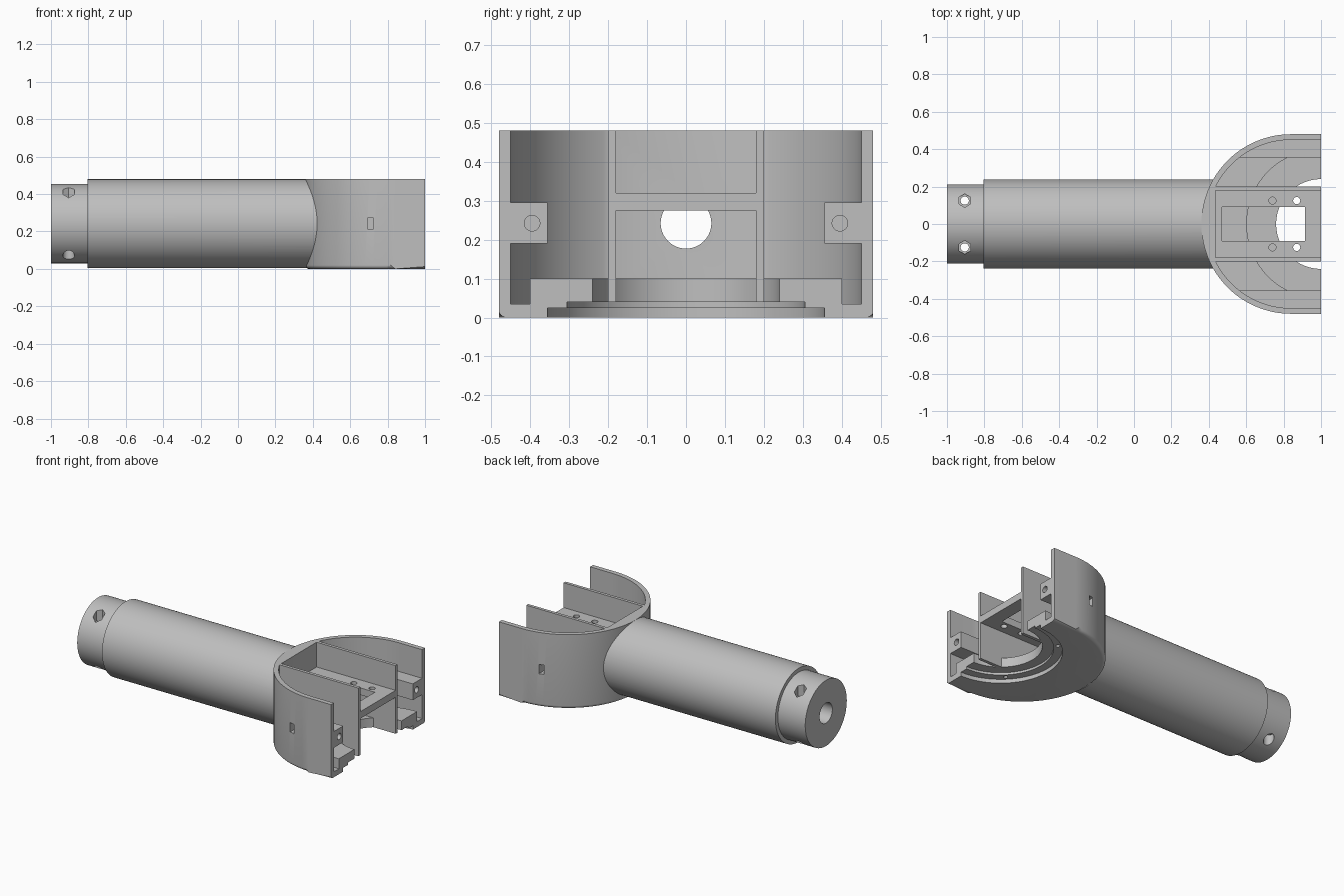
import bpy, bmesh, math
from mathutils import Matrix, Vector

cube = bpy.data.objects.get("Cube")
if cube:
    bpy.data.objects.remove(cube, do_unlink=True)

grey = bpy.data.materials.new("light_grey_plastic")
grey.use_nodes = True
tone = (0.52, 0.52, 0.52, 1)
grey.diffuse_color = tone
grey.node_tree.nodes["Principled BSDF"].inputs["Base Color"].default_value = tone

AXIS = 0.242      # height of the tube axis
HEIGHT = 0.48
ARC_X = 0.84      # centre of the rounded housing
FAR = 1.1         # overshoot, trimmed back to x = 1


def to_object(bm, name):
    bmesh.ops.recalc_face_normals(bm, faces=bm.faces)
    mesh = bpy.data.meshes.new(name)
    bm.to_mesh(mesh)
    bm.free()
    obj = bpy.data.objects.new(name, mesh)
    bpy.context.collection.objects.link(obj)
    return obj


def box(name, x0, x1, y0, y1, z0, z1):
    bm = bmesh.new()
    bmesh.ops.create_cube(bm, size=1)
    for v in bm.verts:
        v.co = Vector(((x0, x1)[v.co.x > 0], (y0, y1)[v.co.y > 0], (z0, z1)[v.co.z > 0]))
    return to_object(bm, name)


def rod(name, start, end, radius, sides=96, turn=0):
    """Cylinder between two points."""
    a, b = Vector(start), Vector(end)
    rot = (b - a).to_track_quat("Z", "Y").to_matrix().to_4x4()
    bm = bmesh.new()
    bmesh.ops.create_cone(bm, cap_ends=True, segments=sides, radius1=radius,
                          radius2=radius, depth=(b - a).length,
                          matrix=Matrix.Translation((a + b) / 2) @ rot @ Matrix.Rotation(turn, 4, "Z"))
    return to_object(bm, name)


def arch(name, radius, z0, z1, x_end=FAR, rounding=0):
    """Half-round plan with straight sides, extruded upwards."""
    steps = 64
    plan = [(x_end, radius)]
    for i in range(steps + 1):
        t = math.pi * (0.5 + i / steps)
        plan.append((ARC_X + radius * math.cos(t), radius * math.sin(t)))
    plan.append((x_end, -radius))
    bm = bmesh.new()
    face = bm.faces.new([bm.verts.new((x, y, z0)) for x, y in plan])
    top = bmesh.ops.extrude_face_region(bm, geom=[face])["geom"]
    for v in top:
        if isinstance(v, bmesh.types.BMVert):
            v.co.z = z1
    if rounding:
        rim = [e for e in bm.edges if all(abs(v.co.z - z0) < 1e-5 for v in e.verts)]
        bmesh.ops.bevel(bm, geom=rim, offset=rounding, segments=5, profile=0.5, affect="EDGES")
    return to_object(bm, name)


def combine(target, other, operation):
    mod = target.modifiers.new("shape", "BOOLEAN")
    mod.operation = operation
    mod.solver = "EXACT"
    mod.object = other
    bpy.context.view_layer.update()
    result = bpy.data.meshes.new_from_object(
        target.evaluated_get(bpy.context.evaluated_depsgraph_get()))
    target.modifiers.clear()
    target.data = result
    bpy.data.objects.remove(other, do_unlink=True)


def cut(target, other):
    combine(target, other, "DIFFERENCE")


def join(target, other):
    combine(target, other, "UNION")


# Housing shell with a floor
housing = arch("housing", 0.48, 0, 0.52, rounding=0.02)
cut(housing, arch("cavity", 0.45, 0.035, 0.6, 1.2))

# Raised bearing ring on the floor
join(housing, rod("ring", (1, 0, 0.03), (1, 0, 0.1), 0.4))

# Flat back wall where the tube enters
back = arch("back", 0.465, 0.03, 0.52)
cut(back, box("trim", 0.435, 1.3, -1, 1, -1, 1))
for s in (-1, 1):
    cut(back, box("trim", 0, 1.3, *sorted((s * 0.2, s)), -1, 1))
join(housing, back)

# Side rails along the inner wall
rails = arch("rails", 0.465, 0.19, 0.295)
cut(rails, box("trim", 0, 1.3, -0.355, 0.355, 0, 1))
join(housing, rails)

# Stepped round opening, bore and trimmed mouth
for radius, top in ((0.24, 0.2), (0.305, 0.04), (0.355, 0.025)):
    cut(housing, rod("opening", (1, 0, -0.1), (1, 0, top), radius))
cut(housing, rod("bore", (0.2, 0, AXIS), (0.55, 0, AXIS), 0.065))
cut(housing, box("trim", 1, 1.4, -1, 1, -1, 1))
cut(housing, box("trim", 0, 1.4, -1, 1, HEIGHT, 1))

# Rail screw holes, nut slots and small ledge holes
for s in (-1, 1):
    cut(housing, rod("screw", (0.65, s * 0.395, AXIS), (FAR, s * 0.395, AXIS), 0.02, 32))
    cut(housing, box("slot", 0.693, 0.725, *sorted((s * 0.37, s * 0.6)), 0.213, 0.273))
    cut(housing, rod("pin", (0.767, s * 0.233, -0.1), (0.767, s * 0.233, 0.07), 0.012, 24))

# Two upright partitions
parts = [housing]
for s, side in ((1, "left"), (-1, "right")):
    wall = box(side + "_partition", 0.42, 1, *sorted((s * 0.18, s * 0.2)), 0.04, HEIGHT)
    parts.append(wall)

# Mounting plate with window and screw holes
plate = box("mounting_plate", 0.434, 1, -0.181, 0.181, 0.275, 0.32)
cut(plate, box("window", 0.47, 0.915, -0.09, 0.09, 0, 1))
for x in (0.74, 0.87):
    for y in (-0.125, 0.125):
        cut(plate, rod("screw", (x, y, 0.1), (x, y, 0.5), 0.019, 32))
parts.append(plate)

# Arm tube with a narrower spigot
tube = rod("arm_tube", (-0.805, 0, AXIS), (0.6, 0, AXIS), 0.2375, 128)
cut(tube, arch("trim", 0.475, -0.2, 0.8))
join(tube, rod("spigot", (-1, 0, AXIS), (-0.7, 0, AXIS), 0.212, 128))
cut(tube, rod("bore", (-1.2, 0, AXIS), (0.7, 0, AXIS), 0.065))

# Spigot bolt holes with nut pockets above and round heads below
for y in (-0.125, 0.125):
    cut(tube, rod("bolt", (-0.905, y, -0.2), (-0.905, y, 0.7), 0.022, 32))
    cut(tube, rod("nut", (-0.905, y, 0.36), (-0.905, y, 0.7), 0.036, 6))
    cut(tube, rod("head", (-0.905, y, -0.2), (-0.905, y, 0.12), 0.031, 32))
parts.append(tube)

# Colour and shading
bpy.ops.object.select_all(action="DESELECT")
for part in parts:
    part.data.materials.clear()
    part.data.materials.append(grey)
    part.select_set(True)
bpy.context.view_layer.objects.active = housing
bpy.ops.object.shade_smooth_by_angle(angle=math.radians(30))
